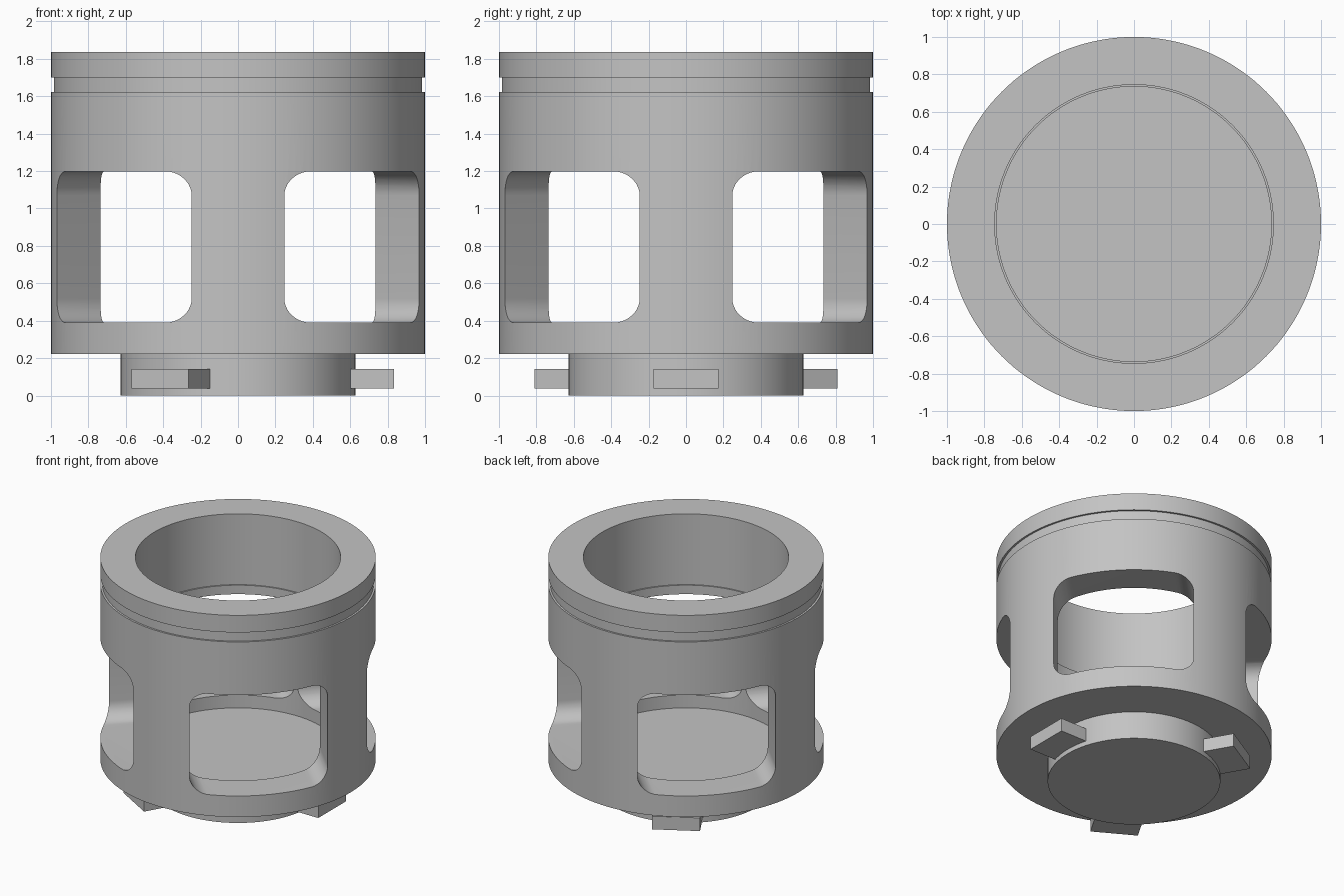
import bpy, bmesh, math
from mathutils import Matrix

if "Cube" in bpy.data.objects:
    bpy.data.objects.remove(bpy.data.objects["Cube"])

grey = bpy.data.materials.new("plain grey")
grey.diffuse_color = (0.55, 0.55, 0.55, 1)
grey.use_nodes = True
grey.node_tree.nodes["Principled BSDF"].inputs["Base Color"].default_value = grey.diffuse_color


def finish(bm, name):
    bmesh.ops.recalc_face_normals(bm, faces=bm.faces[:])
    me = bpy.data.meshes.new(name)
    bm.to_mesh(me)
    bm.free()
    me.materials.append(grey)
    ob = bpy.data.objects.new(name, me)
    bpy.context.collection.objects.link(ob)
    return ob


def lathe(name, profile, n=144):
    """Closed solid of revolution; the profile starts and ends on the axis."""
    bm = bmesh.new()
    rings = []
    for r, z in profile:
        if r == 0:
            rings.append([bm.verts.new((0, 0, z))])
        else:
            rings.append([bm.verts.new((r * math.cos(2 * math.pi * i / n),
                                        r * math.sin(2 * math.pi * i / n), z)) for i in range(n)])
    for a, b in zip(rings, rings[1:]):
        if len(a) == 1:
            bm.faces.new(b)
        elif len(b) == 1:
            bm.faces.new(a)
        else:
            for i in range(n):
                j = (i + 1) % n
                bm.faces.new((a[i], a[j], b[j], b[i]))
    return finish(bm, name)


def prism(name, outline, u0, u1, angle):
    """Extrude a (tangent, z) outline radially from u0 to u1, turned about z."""
    bm = bmesh.new()
    a = [bm.verts.new((u0, v, z)) for v, z in outline]
    b = [bm.verts.new((u1, v, z)) for v, z in outline]
    bm.faces.new(a)
    bm.faces.new(b)
    for i in range(len(a)):
        j = (i + 1) % len(a)
        bm.faces.new((a[i], a[j], b[j], b[i]))
    bmesh.ops.transform(bm, matrix=Matrix.Rotation(angle, 4, 'Z'), verts=bm.verts[:])
    return finish(bm, name)


def rounded_rect(h, z0, z1, r, steps=10):
    pts = []
    corners = [(h - r, z1 - r), (r - h, z1 - r), (r - h, z0 + r), (h - r, z0 + r)]
    for k, (cv, cz) in enumerate(corners):
        for s in range(steps + 1):
            t = math.pi / 2 * (k + s / steps)
            pts.append((cv + r * math.cos(t), cz + r * math.sin(t)))
    return pts


# Cup-shaped cage with outer groove, inner step and floor
cage = lathe("cage_body", [(0, 0.221), (1, 0.221), (1, 1.624), (0.985, 1.624), (0.985, 1.70),
                           (1, 1.70), (1, 1.837), (0.745, 1.837), (0.745, 1.27),
                           (0.735, 1.27), (0.735, 0.287), (0, 0.287)])

# Four diagonal windows
cutters = []
for k in range(4):
    c = prism("window_cutter", rounded_rect(0.51, 0.39, 1.198, 0.13), 0.45, 1.3,
              math.pi / 4 + k * math.pi / 2)
    c.hide_render = True
    cutters.append(c)
    m = cage.modifiers.new("window", 'BOOLEAN')
    m.operation = 'DIFFERENCE'
    m.solver = 'EXACT'
    m.object = c
bpy.context.view_layer.update()
dg = bpy.context.evaluated_depsgraph_get()
cut_mesh = bpy.data.meshes.new_from_object(cage.evaluated_get(dg))
cage.modifiers.clear()
cage.data = cut_mesh
for c in cutters:
    bpy.data.objects.remove(c, do_unlink=True)

# Round base plug
base = lathe("base_plug", [(0, 0), (0.627, 0), (0.627, 0.221), (0, 0.221)])

# Three locking tabs
for k in range(3):
    prism("locking_tab", [(-0.175, 0.037), (0.175, 0.037), (0.175, 0.142), (-0.175, 0.142)],
          0.5, 0.834, k * 2 * math.pi / 3)

# Smooth round walls, keep edges sharp
for ob in (cage, base):
    bpy.ops.object.select_all(action='DESELECT')
    ob.select_set(True)
    bpy.context.view_layer.objects.active = ob
    bpy.ops.object.shade_smooth_by_angle(angle=math.radians(30))
